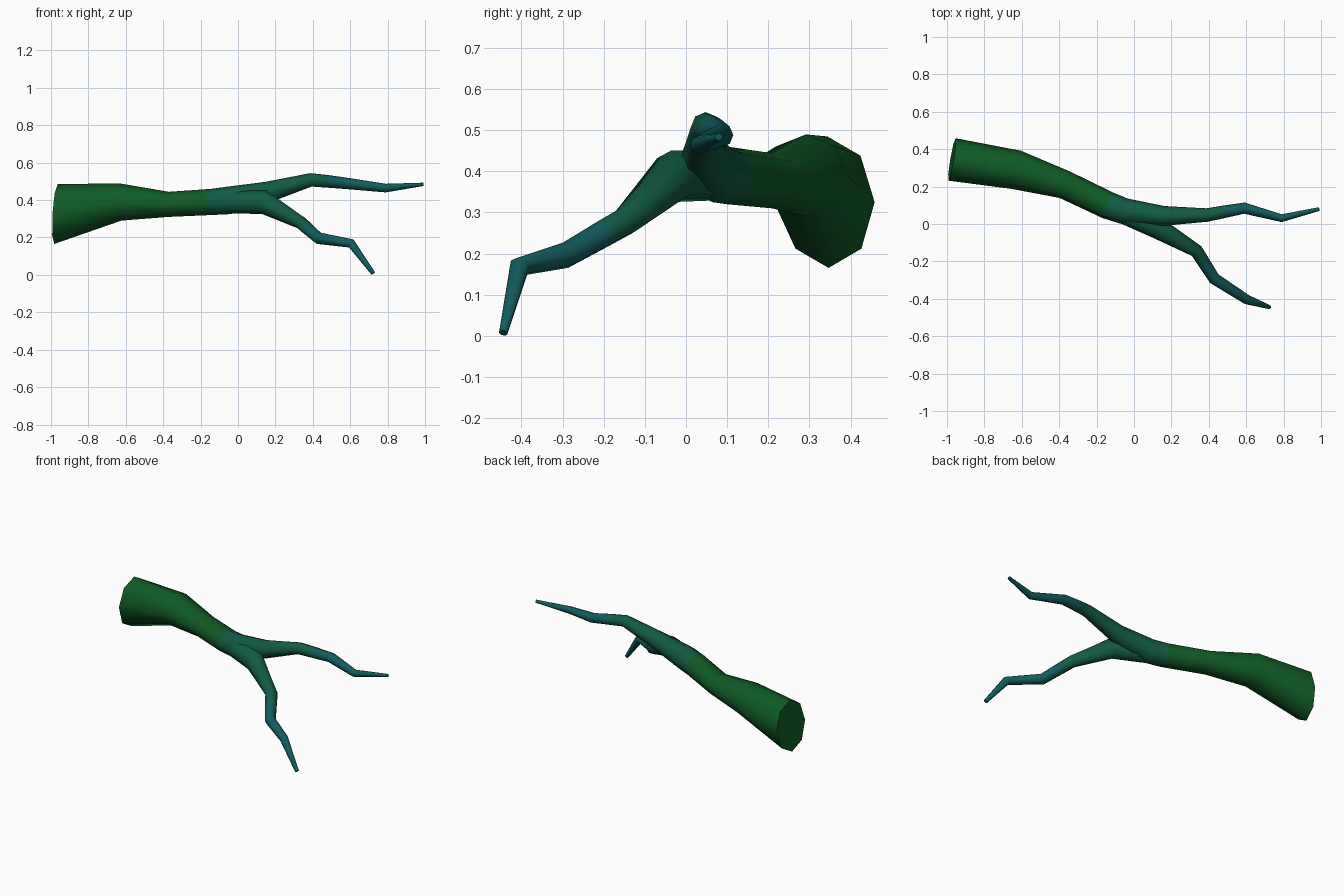
import bpy, bmesh, math
from mathutils import Vector

cube = bpy.data.objects.get("Cube")
if cube:
    bpy.data.objects.remove(cube, do_unlink=True)

SIDES = 8


def material(name, rgb):
    mat = bpy.data.materials.new(name)
    mat.use_nodes = True
    mat.diffuse_color = (*rgb, 1)
    mat.node_tree.nodes["Principled BSDF"].inputs["Base Color"].default_value = (*rgb, 1)
    return mat


MATERIALS = [
    material("leaf green", (0.005, 0.107, 0.019)),
    material("sea green", (0.006, 0.105, 0.058)),
    material("deep teal", (0.006, 0.107, 0.11)),
]


def limb(name, stations, start_direction=None):
    """Sweep a ring through stations of (centre, width radius, height radius, material)."""
    bm = bmesh.new()
    centres = [Vector(s[0]) for s in stations]
    rings = []
    for i, (_, wide, high, _) in enumerate(stations):
        # Each ring faces along the average of its neighbouring segments
        tangent = Vector()
        if i > 0:
            tangent += (centres[i] - centres[i - 1]).normalized()
        if i < len(centres) - 1:
            tangent += (centres[i + 1] - centres[i]).normalized()
        if i == 0 and start_direction:
            tangent = Vector(start_direction)
        tangent.normalize()
        side = Vector((0, 0, 1)).cross(tangent).normalized()
        up = tangent.cross(side)
        ring = []
        for k in range(SIDES):
            a = math.tau * k / SIDES
            ring.append(bm.verts.new(centres[i] + side * wide * math.cos(a) + up * high * math.sin(a)))
        rings.append(ring)

    for i in range(len(rings) - 1):
        for k in range(SIDES):
            n = (k + 1) % SIDES
            face = bm.faces.new((rings[i][k], rings[i][n], rings[i + 1][n], rings[i + 1][k]))
            face.material_index = stations[i][3]
    bm.faces.new(rings[0][::-1]).material_index = stations[0][3]
    bm.faces.new(rings[-1]).material_index = stations[-1][3]
    bmesh.ops.recalc_face_normals(bm, faces=bm.faces)

    mesh = bpy.data.meshes.new(name)
    bm.to_mesh(mesh)
    bm.free()
    for mat in MATERIALS:
        mesh.materials.append(mat)
    mesh.shade_smooth()
    mesh.set_sharp_from_angle(angle=math.radians(60))
    obj = bpy.data.objects.new(name, mesh)
    bpy.context.collection.objects.link(obj)
    return obj


# Flared trunk running on into the long rear branch
limb("trunk_and_rear_branch", [
    ((-0.973, 0.345, 0.325), 0.115, 0.16, 0),
    ((-0.63, 0.29, 0.39), 0.105, 0.1, 0),
    ((-0.37, 0.21, 0.377), 0.076, 0.067, 0),
    ((-0.14, 0.1, 0.39), 0.074, 0.07, 1),
    ((-0.05, 0.068, 0.398), 0.07, 0.074, 1),
    ((0.16, 0.043, 0.443), 0.053, 0.056, 1),
    ((0.39, 0.048, 0.508), 0.036, 0.036, 1),
    ((0.47, 0.063, 0.501), 0.034, 0.034, 2),
    ((0.59, 0.085, 0.488), 0.03, 0.03, 2),
    ((0.79, 0.031, 0.464), 0.021, 0.023, 2),
    ((0.99, 0.08, 0.484), 0.01, 0.009, 2),
], start_direction=(1, -0.17, -0.06))

# Drooping front branch, rooted inside the trunk
limb("front_branch", [
    ((-0.12, 0.088, 0.392), 0.058, 0.062, 1),
    ((0.14, -0.03, 0.388), 0.056, 0.064, 1),
    ((0.335, -0.145, 0.28), 0.036, 0.036, 1),
    ((0.37, -0.2, 0.249), 0.034, 0.034, 2),
    ((0.43, -0.293, 0.196), 0.032, 0.032, 2),
    ((0.605, -0.405, 0.168), 0.026, 0.025, 2),
    ((0.723, -0.444, 0.008), 0.011, 0.012, 2),
])
